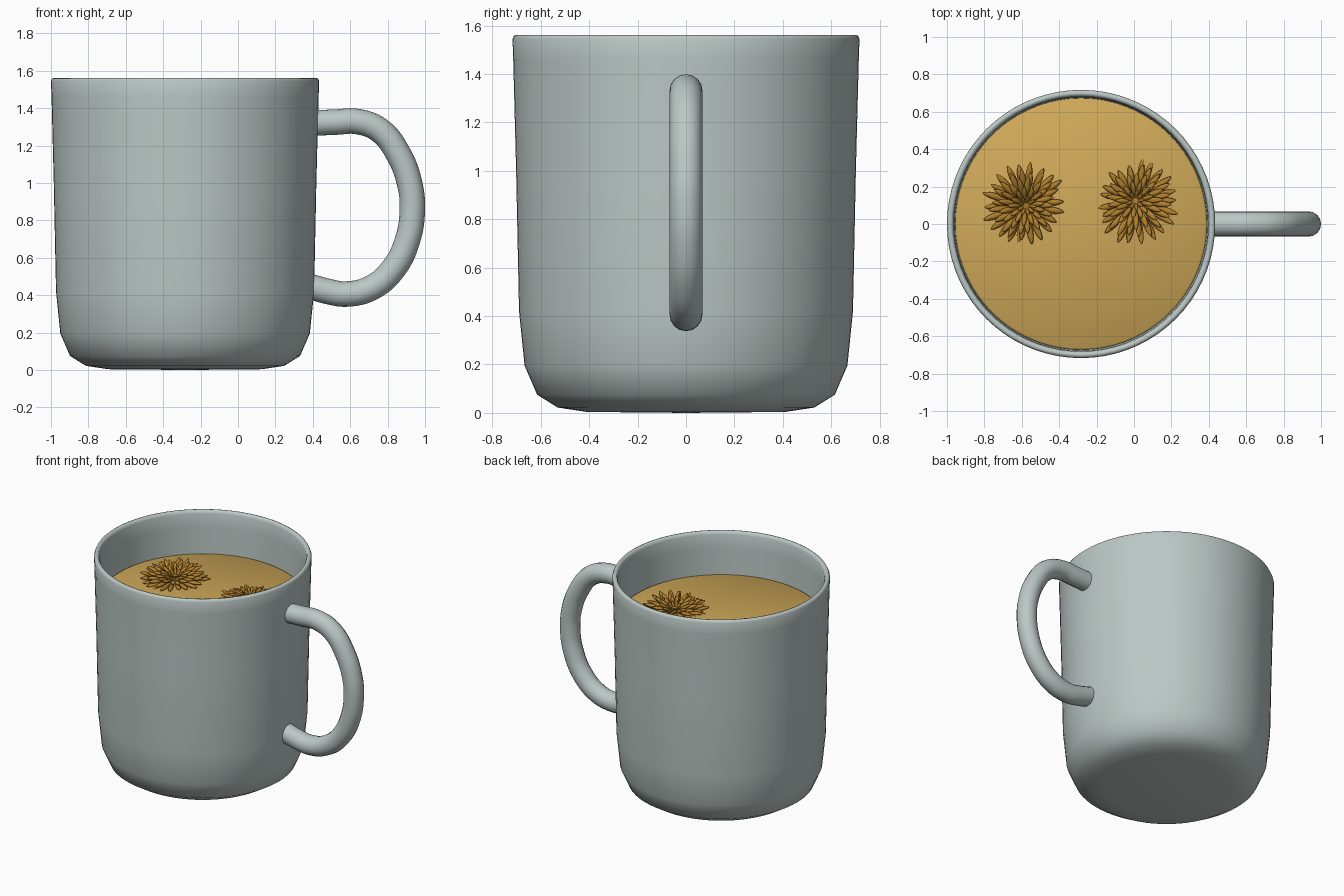
import bpy, bmesh, math, random
from mathutils import Matrix, Vector

random.seed(4)
cube = bpy.data.objects.get("Cube")
if cube:
    bpy.data.objects.remove(cube, do_unlink=True)

CUP_X = -0.283
LIQUID_Z = 1.255


def make_material(name, color):
    mat = bpy.data.materials.new(name)
    mat.use_nodes = True
    rgba = (*color, 1)
    mat.diffuse_color = rgba
    bsdf = next(n for n in mat.node_tree.nodes if n.type == 'BSDF_PRINCIPLED')
    bsdf.inputs["Base Color"].default_value = rgba
    return mat


ceramic = make_material("grey ceramic", (0.50, 0.58, 0.56))
tea = make_material("amber tea", (0.63, 0.40, 0.10))
petal_gold = make_material("petal gold", (0.43, 0.21, 0.025))


def finish(bm, name, mat, angle=60):
    mesh = bpy.data.meshes.new(name)
    bm.to_mesh(mesh)
    bm.free()
    mesh.materials.append(mat)
    mesh.shade_smooth()
    mesh.set_sharp_from_angle(angle=math.radians(angle))
    obj = bpy.data.objects.new(name, mesh)
    bpy.context.collection.objects.link(obj)
    return obj


def lathe(name, profile, mat, steps=72):
    bm = bmesh.new()
    verts = [bm.verts.new((r, 0, z)) for r, z in profile]
    edges = [bm.edges.new(pair) for pair in zip(verts, verts[1:])]
    bmesh.ops.spin(bm, geom=verts + edges, axis=(0, 0, 1), cent=(0, 0, 0),
                   angle=math.tau, steps=steps)
    bmesh.ops.remove_doubles(bm, verts=bm.verts, dist=0.0005)
    bmesh.ops.recalc_face_normals(bm, faces=bm.faces)
    obj = finish(bm, name, mat)
    obj.location.x = CUP_X
    return obj


# Cup: outer wall up, over the rim, and down the inside
lathe("cup", [(0, 0), (0.41, 0.004), (0.53, 0.022), (0.615, 0.075),
              (0.667, 0.195), (0.69, 0.42), (0.702, 1.0), (0.714, 1.46),
              (0.717, 1.545), (0.711, 1.558), (0.70, 1.562), (0.688, 1.558),
              (0.681, 1.54), (0.678, 1.44), (0.665, 0.9), (0.655, 0.42),
              (0.63, 0.2), (0.56, 0.1), (0.4, 0.06), (0, 0.05)], ceramic)

# Tea filling the cup
lathe("tea", [(0, 0.06), (0.38, 0.07), (0.55, 0.11), (0.62, 0.21), (0.65, 0.42),
              (0.66, 0.9), (0.673, LIQUID_Z - 0.006), (0.664, LIQUID_Z),
              (0, LIQUID_Z)], tea)

# Handle: round tube along a curve, ends buried in the wall
path = [(0.405, 1.32), (0.52, 1.325), (0.64, 1.328), (0.76, 1.28), (0.86, 1.15),
        (0.917, 1.0), (0.932, 0.86), (0.905, 0.69), (0.83, 0.54), (0.715, 0.44),
        (0.58, 0.406), (0.48, 0.42), (0.39, 0.445)]
curve = bpy.data.curves.new("handle", 'CURVE')
curve.dimensions = '3D'
curve.bevel_depth = 0.068
curve.bevel_resolution = 6
curve.resolution_u = 6
curve.use_fill_caps = True
spline = curve.splines.new('BEZIER')
spline.bezier_points.add(len(path) - 1)
for point, (x, z) in zip(spline.bezier_points, path):
    point.co = (x, 0, z)
    point.handle_left_type = point.handle_right_type = 'AUTO'
curve.materials.append(ceramic)
handle = bpy.data.objects.new("handle", curve)
bpy.context.collection.objects.link(handle)
bpy.ops.object.select_all(action='DESELECT')
handle.select_set(True)
bpy.context.view_layer.objects.active = handle
bpy.ops.object.convert(target='MESH')


def add_petal(bm, matrix, length, width):
    # Plump teardrop along +x, narrow at the root and pointed at the tip
    made = bmesh.ops.create_uvsphere(bm, u_segments=8, v_segments=8, radius=1)
    for v in made["verts"]:
        t = (v.co.z + 1) / 2
        swell = width * (0.55 + 0.6 * t) * (1 - 0.45 * t ** 4)
        v.co = matrix @ Vector((t * length, -v.co.y * swell, v.co.x * swell * 0.7))


def flower(name, center, dip, tilt):
    # Rings: petal count, root radius, length, height, pitch, half width
    rings = [(22, 0.07, 0.160, 0.000, 2, 0.021),
             (20, 0.06, 0.140, 0.014, 10, 0.020),
             (17, 0.04, 0.120, 0.020, 18, 0.019),
             (13, 0.025, 0.090, 0.024, 28, 0.016),
             (9, 0.010, 0.055, 0.024, 40, 0.011)]
    bm = bmesh.new()
    base = (Matrix.Translation((*center, LIQUID_Z + 0.004))
            @ Matrix.Rotation(math.radians(tilt), 4, Vector((-dip[1], dip[0], 0))))
    for k, (count, root, length, height, pitch, width) in enumerate(rings):
        for i in range(count):
            turn = math.tau * (i + 0.5 * (k % 2)) / count + random.uniform(-0.05, 0.05)
            lift = math.radians(pitch + random.uniform(-4, 4))
            matrix = (base @ Matrix.Rotation(turn, 4, 'Z')
                      @ Matrix.Translation((root, 0, height))
                      @ Matrix.Rotation(-lift, 4, 'Y'))
            add_petal(bm, matrix, length * random.uniform(0.9, 1.08), width)
    # Small domed heart
    bmesh.ops.create_uvsphere(
        bm, u_segments=12, v_segments=8, radius=1,
        matrix=base @ Matrix.Translation((0, 0, 0.015)) @ Matrix.Diagonal((0.06, 0.06, 0.02, 1)))
    bmesh.ops.recalc_face_normals(bm, faces=bm.faces)
    finish(bm, name, petal_gold, 80)


# Two blossoms floating on the tea, each leaning its own way
flower("left_blossom", (-0.58, 0.10), (0.7, -0.7), 9)
flower("right_blossom", (0.01, 0.12), (-0.7, 0.7), 9)
